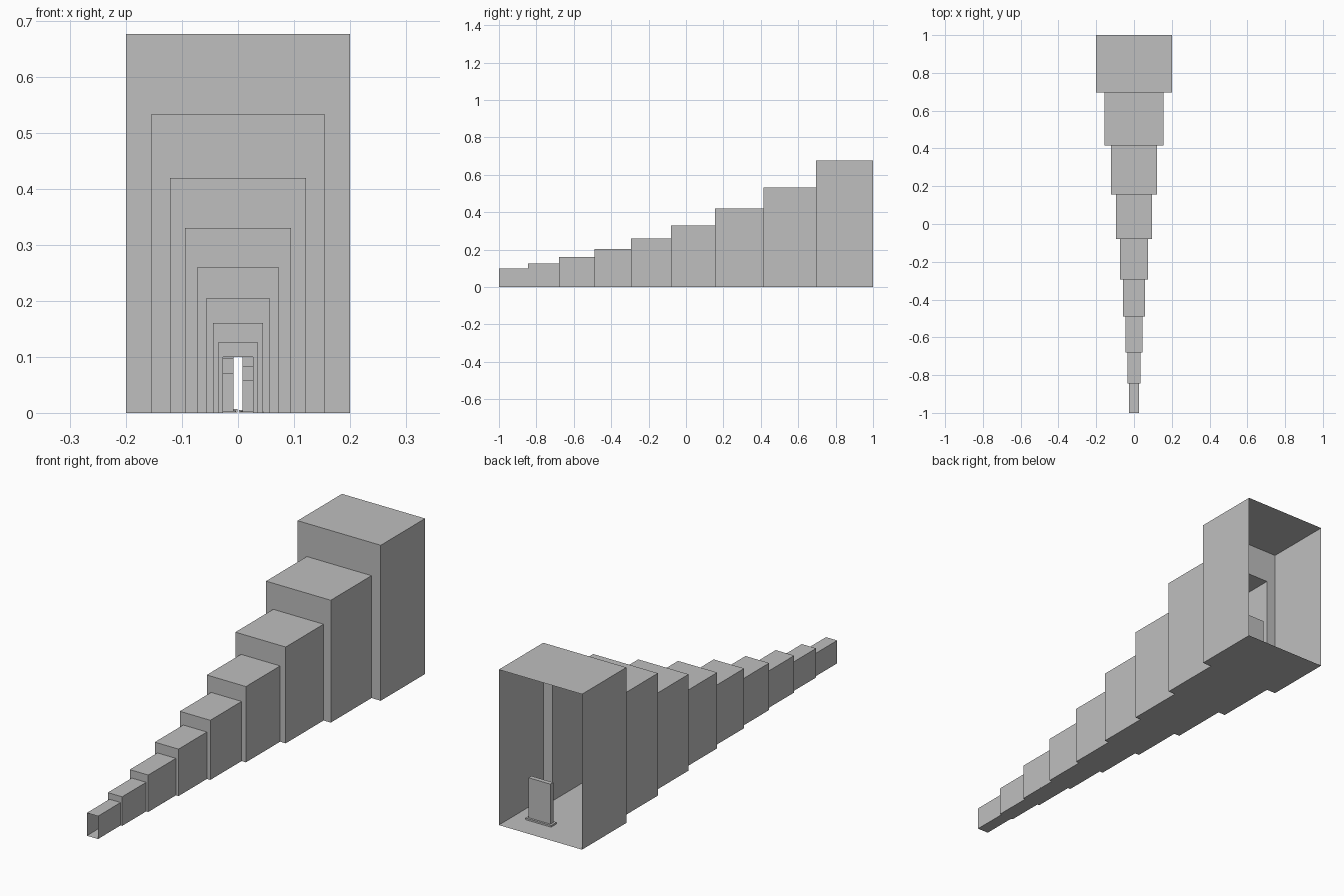
import bpy
import bmesh
from mathutils import Matrix, Vector

cube = bpy.data.objects.get("Cube")
if cube:
    bpy.data.objects.remove(cube, do_unlink=True)

grey = bpy.data.materials.new("plain grey")
grey.use_nodes = True
colour = (0.52, 0.52, 0.52, 1)
grey.diffuse_color = colour
grey.node_tree.nodes["Principled BSDF"].inputs["Base Color"].default_value = colour


def finish(name, bm):
    mesh = bpy.data.meshes.new(name)
    bm.to_mesh(mesh)
    bm.free()
    mesh.materials.append(grey)
    obj = bpy.data.objects.new(name, mesh)
    bpy.context.collection.objects.link(obj)


def ring(bm, half, height, y):
    """Rectangle standing on the ground, across the corridor."""
    corners = [(-half, 0), (-half, height), (half, height), (half, 0)]
    return [bm.verts.new((x, y, z)) for x, z in corners]


def bridge(bm, a, b, sides):
    for i in range(sides):
        j = (i + 1) % 4
        bm.faces.new((a[i], b[i], b[j], a[j]))


def add_box(bm, low, high):
    low, high = Vector(low), Vector(high)
    place = Matrix.Translation((low + high) / 2) @ Matrix.Diagonal((*(high - low), 1))
    bmesh.ops.create_cube(bm, size=1, matrix=place)


# Corridor sections, shrinking from the back to the front
joints = [1, 0.695, 0.415, 0.155, -0.08, -0.295, -0.49, -0.68, -0.845, -1]
sizes = [(0.2 * 0.778 ** k, 0.676 * 0.787 ** k) for k in range(len(joints) - 1)]

for k, (half, height) in enumerate(sizes):
    bm = bmesh.new()
    front = ring(bm, half, height, joints[k + 1])
    back = ring(bm, half, height, joints[k])
    bridge(bm, front, back, 4)
    # Step wall around the opening to the next smaller section
    if k + 1 < len(sizes):
        inner = ring(bm, *sizes[k + 1], joints[k + 1])
        bridge(bm, inner, front, 3)
    finish(f"corridor_section_{k + 1}", bm)

# Upright slabs on thin bases, alternating between the two sides
slab_tops = [0.182, 0.145, 0.118, 0.097, 0.084, 0.07, 0.059]
for k, top in enumerate(slab_tops):
    side = 1 if k % 2 == 0 else -1
    inner = 0.028 if k == 0 else 0.008
    outer = inner + 0.58 * top
    y = joints[k + 1] + 0.61 * (joints[k] - joints[k + 1])
    depth, lip, base = 0.055 * top, 0.05 * top, 0.045 * top
    for name, grow, z0, z1 in (("slab", 0, base, top), ("slab_base", lip, 0.001, base)):
        bm = bmesh.new()
        xs = sorted((side * (inner - grow), side * (outer + grow)))
        add_box(bm, (xs[0], y - depth - grow, z0), (xs[1], y + depth + grow, z1))
        finish(f"{name}_{k + 1}", bm)
